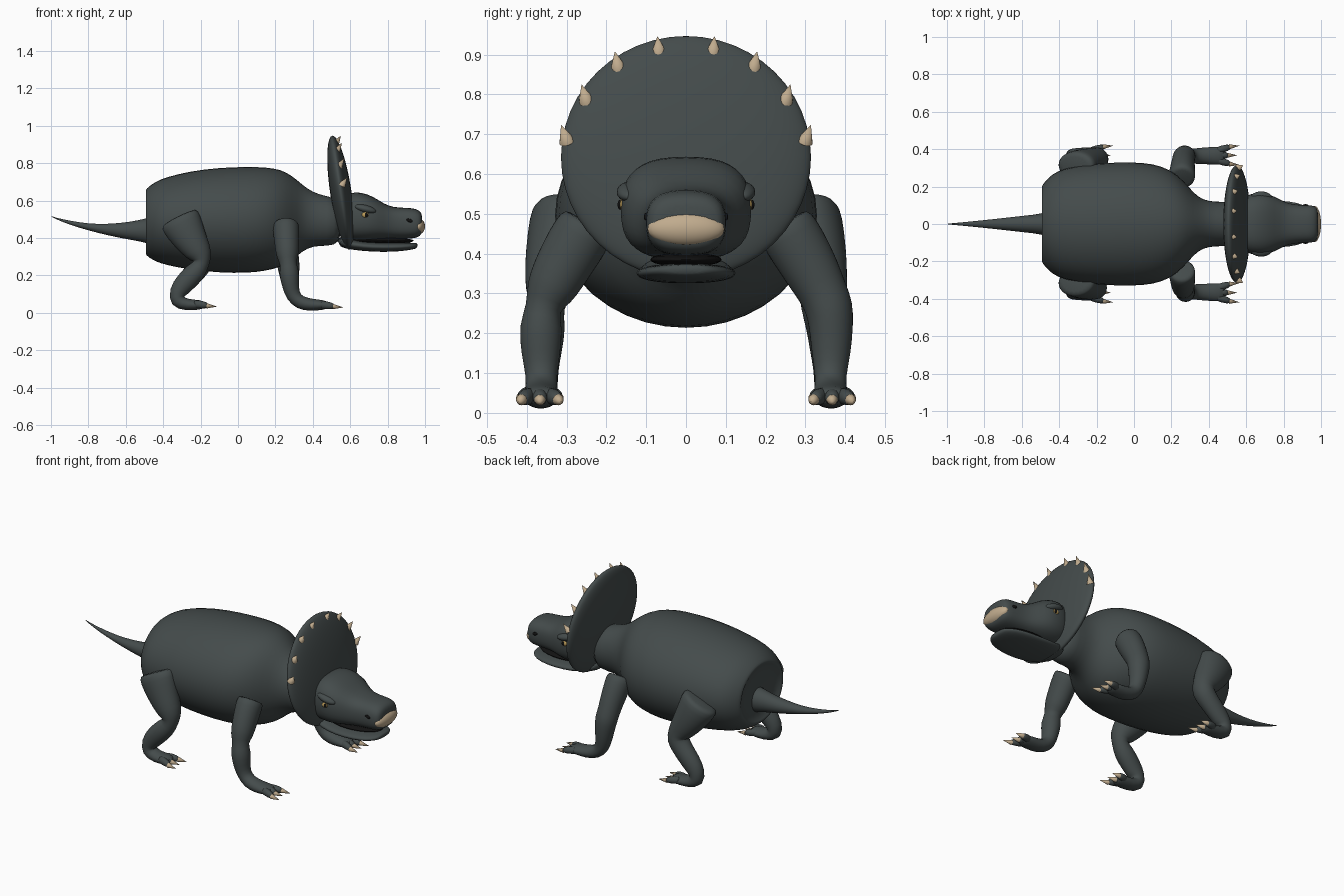
import bpy, bmesh, math
from mathutils import Vector

if "Cube" in bpy.data.objects:
    bpy.data.objects.remove(bpy.data.objects["Cube"], do_unlink=True)


def material(name, red, green, blue):
    mat = bpy.data.materials.new(name)
    mat.use_nodes = True
    color = (red, green, blue, 1)
    mat.diffuse_color = color
    mat.node_tree.nodes["Principled BSDF"].inputs["Base Color"].default_value = color
    return mat


hide = material("slate hide", .058, .071, .071)
horn = material("tan horn", .53, .41, .27)
amber = material("amber eye", .5, .33, .1)
black = material("black", .006, .006, .006)

SEGMENTS = 20


def loft(name, rings, mat):
    """Skin rings of (centre, side vector, up vector, squareness)."""
    bm = bmesh.new()
    loops = []
    for centre, side, up, power in rings:
        loop = []
        for i in range(SEGMENTS):
            angle = math.tau * i / SEGMENTS
            c, s = math.cos(angle), math.sin(angle)
            a = math.copysign(abs(c) ** (2 / power), c)
            b = math.copysign(abs(s) ** (2 / power), s)
            loop.append(bm.verts.new(centre + side * a + up * b))
        loops.append(loop)
    for one, two in zip(loops, loops[1:]):
        for i in range(SEGMENTS):
            j = (i + 1) % SEGMENTS
            bm.faces.new((one[i], one[j], two[j], two[i]))
    bm.faces.new(loops[0][::-1])
    bm.faces.new(loops[-1])
    bmesh.ops.recalc_face_normals(bm, faces=bm.faces)
    for face in bm.faces:
        face.smooth = True
    mesh = bpy.data.meshes.new(name)
    bm.to_mesh(mesh)
    bm.free()
    mesh.materials.append(mat)
    obj = bpy.data.objects.new(name, mesh)
    bpy.context.collection.objects.link(obj)
    obj.modifiers.new("Smooth", 'SUBSURF').levels = 1
    obj.modifiers["Smooth"].render_levels = 1
    return obj


def barrel(name, sections, power=2.0, mat=hide):
    """Loft along x through (x, bottom, top, half width)."""
    rings = [(Vector((x, 0, (low + top) / 2)), Vector((0, wide, 0)),
              Vector((0, 0, (top - low) / 2)), power) for x, low, top, wide in sections]
    return loft(name, rings, mat)


def limb(name, points, mat=hide):
    """Loft along a path of (x, y, z, radius, sideways radius)."""
    spots = [Vector(p[:3]) for p in points]
    rings = []
    for i, p in enumerate(points):
        ahead = spots[min(i + 1, len(spots) - 1)] - spots[max(i - 1, 0)]
        ahead.normalize()
        side = Vector((0, 1, 0))
        side = (side - ahead * side.dot(ahead)).normalized()
        rings.append((spots[i], side * p[4], ahead.cross(side) * p[3], 2))
    return loft(name, rings, mat)


def spike(name, base, direction, radius, length):
    direction = Vector(direction).normalized()
    bpy.ops.mesh.primitive_cone_add(
        vertices=14, radius1=radius, radius2=0, depth=length,
        location=Vector(base) + direction * length / 2,
        rotation=direction.to_track_quat('Z', 'Y').to_euler())
    obj = bpy.context.object
    obj.name = name
    obj.data.materials.append(horn)
    bpy.ops.object.shade_smooth_by_angle()


def ellipsoid(name, centre, size, mat, tilt=0.0, segments=24):
    bpy.ops.mesh.primitive_uv_sphere_add(segments=segments, ring_count=segments // 2,
                                         location=centre, rotation=(0, tilt, 0))
    obj = bpy.context.object
    obj.name = name
    obj.scale = size
    obj.data.materials.append(mat)
    bpy.ops.object.shade_smooth()
    return obj


# Trunk with a flat rump, running forward into the neck
barrel("body", [
    (-.47, .34, .62, .17), (-.494, .32, .65, .19), (-.494, .31, .66, .205),
    (-.48, .295, .675, .225), (-.44, .27, .705, .27), (-.38, .25, .73, .3),
    (-.25, .225, .762, .325), (-.1, .21, .78, .335), (.05, .207, .785, .335),
    (.15, .22, .782, .315), (.23, .24, .77, .27), (.29, .275, .735, .205),
    (.34, .325, .69, .145), (.4, .355, .645, .122), (.47, .355, .625, .12),
    (.56, .365, .61, .12)])

# Tail
barrel("tail", [
    (-.44, .35, .52, .08), (-.49, .375, .505, .055), (-.58, .39, .485, .046),
    (-.7, .414, .474, .032), (-.8, .44, .476, .021), (-.9, .47, .492, .011),
    (-.97, .499, .507, .004), (-1, .514, .518, .002)])

# Head and lower jaw
barrel("head", [
    (.54, .4, .6, .12), (.6, .385, .648, .158), (.66, .38, .645, .168),
    (.72, .385, .625, .165), (.78, .392, .583, .132), (.83, .394, .564, .108),
    (.9, .394, .562, .102), (.95, .398, .558, .102), (.975, .41, .543, .092),
    (.985, .43, .525, .07)], power=2.7)
barrel("lower_jaw", [
    (.53, .35, .42, .08), (.62, .335, .385, .115), (.72, .325, .377, .128),
    (.83, .325, .376, .125), (.91, .333, .375, .105), (.95, .342, .374, .07),
    (.96, .35, .37, .04)], power=2.3)
ellipsoid("mouth_interior", (.77, 0, .385), (.17, .09, .018), black)
ellipsoid("beak", (.965, 0, .462), (.035, .097, .043), horn)

# Neck frill
FRILL_TILT = -.15
frill_centre = Vector((.55, 0, .642))
ellipsoid("frill", frill_centre, (.057, .314, .308), hide, FRILL_TILT, segments=48)

# Features that repeat on both sides
for side, word in ((1, "left"), (-1, "right")):
    ellipsoid(word + "_eye", (.68, side * .157, .523), (.02, .013, .016), amber)
    ellipsoid(word + "_pupil", (.686, side * .166, .523), (.009, .006, .012), black)
    ellipsoid(word + "_brow", (.68, side * .14, .555), (.06, .034, .022), hide, .25)
    ellipsoid(word + "_nostril", (.917, side * .1, .493), (.017, .006, .009), black, .3)
    for number, (y, z) in enumerate(((.068, .903), (.17, .865), (.25, .783), (.299, .682))):
        x = frill_centre.x - (z - frill_centre.z) * .155 + .012
        spike(f"{word}_frill_spike_{number}", (x, side * y, z),
              (.55, side * y, .85), .02, .052)


def foot(name, x, y, z):
    """Three toes fanning forward, each with a claw."""
    for number, spread in enumerate((-1, 0, 1)):
        reach = .012 if spread else 0
        tip = Vector((x + reach, y + spread * .046, z - .004))
        limb(f"{name}_toe_{number}", [
            (x - .07, y + spread * .02, z + .006, .022, .02),
            (x - .03, y + spread * .035, z + .004, .021, .02),
            (*tip, .016, .016)])
        spike(f"{name}_claw_{number}", tip - Vector((.008, 0, 0)),
              (1, spread * .1, -.08), .014, .055)


# Legs: the right pair is pinched at the joint, the left pair is smooth
for side, word in ((1, "left"), (-1, "right")):
    pinch = .062 if side > 0 else .04
    limb(word + "_front_leg", [
        (.256, side * .245, .475, .06, .06), (.256, side * .25, .468, .073, .075),
        (.258, side * .28, .42, .07, .076), (.262, side * .32, .35, .064, .07),
        (.264, side * .345, .3, .06, .062), (.268, side * .36, .265, pinch, pinch),
        (.273, side * .365, .22, .056, .056), (.28, side * .365, .15, .046, .05),
        (.293, side * .363, .09, .04, .038), (.33, side * .363, .053, .038, .042),
        (.39, side * .365, .041, .034, .046), (.46, side * .365, .042, .026, .05),
        (.485, side * .365, .039, .016, .04)])
    foot(word + "_front", .505, side * .367, .037)

    limb(word + "_hind_leg", [
        (-.318, side * .31, .512, .09, .06), (-.312, side * .312, .5, .112, .078),
        (-.285, side * .32, .445, .105, .08), (-.235, side * .335, .36, .082, .072),
        (-.195, side * .345, .3, .064, .06), (-.19, side * .35, .265, pinch, pinch),
        (-.225, side * .355, .22, .056, .054), (-.28, side * .36, .165, .056, .05),
        (-.325, side * .362, .11, .05, .042), (-.33, side * .363, .06, .046, .04),
        (-.27, side * .364, .04, .032, .044), (-.2, side * .365, .043, .026, .048),
        (-.18, side * .365, .041, .016, .04)])
    foot(word + "_hind", -.17, side * .367, .041)
